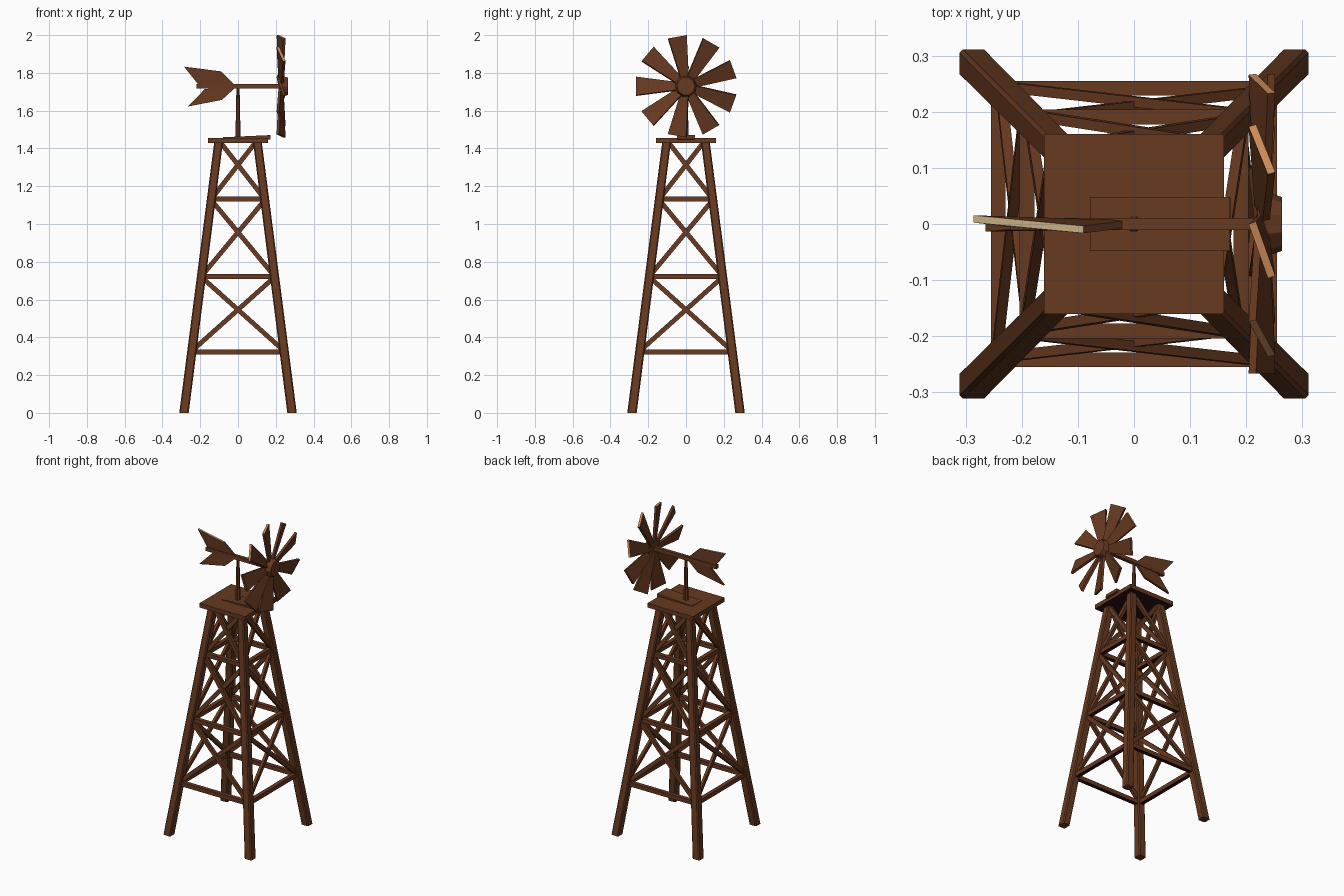
import bpy
import bmesh
from math import radians, cos, sin
from mathutils import Vector, Matrix

cube = bpy.data.objects.get("Cube")
if cube:
    bpy.data.objects.remove(cube, do_unlink=True)


def material(name, rgb):
    m = bpy.data.materials.new(name)
    m.use_nodes = True
    m.diffuse_color = (*rgb, 1)
    m.node_tree.nodes["Principled BSDF"].inputs["Base Color"].default_value = (*rgb, 1)
    return m


WOOD = material("brown wood", (0.135, 0.041, 0.0145))
TIP = material("orange end grain", (0.60, 0.26, 0.10))
EDGE = material("pale tan edge", (0.60, 0.45, 0.24))
DARK = material("dark maroon underside", (0.024, 0.005, 0.006))


def finish(name, bm, mats=(WOOD,)):
    bmesh.ops.recalc_face_normals(bm, faces=bm.faces)
    bm.normal_update()
    if DARK in mats:
        for f in bm.faces:
            f.material_index = int(f.normal.z < -0.9)
    mesh = bpy.data.meshes.new(name)
    bm.to_mesh(mesh)
    bm.free()
    for m in mats:
        mesh.materials.append(m)
    ob = bpy.data.objects.new(name, mesh)
    bpy.context.collection.objects.link(ob)
    return ob


def loft(bm, ring_a, ring_b):
    """Closed solid between two matching rings; returns its side faces."""
    a = [bm.verts.new(p) for p in ring_a]
    b = [bm.verts.new(p) for p in ring_b]
    bm.faces.new(a[::-1])
    bm.faces.new(b)
    n = len(a)
    return [bm.faces.new((a[i], a[(i + 1) % n], b[(i + 1) % n], b[i])) for i in range(n)]


def beam(bm, p, q, width, depth, normal):
    """Rectangular bar from p to q, its depth along normal."""
    p, q, normal = Vector(p), Vector(q), Vector(normal)
    side = (q - p).cross(normal).normalized() * width / 2
    out = side.cross(q - p).normalized() * depth / 2
    corners = [side + out, out - side, -side - out, side - out]
    loft(bm, [p + c for c in corners], [q + c for c in corners])


def box(name, centre, size, tilt=0, mats=(WOOD,)):
    bm = bmesh.new()
    bmesh.ops.create_cube(bm, size=1, matrix=Matrix.Translation(centre)
                          @ Matrix.Rotation(tilt, 4, 'Y') @ Matrix.Diagonal((*size, 1)))
    return finish(name, bm, mats)


# Four splayed legs with chamfered corners
FOOT, HEAD, TOP = 0.286, 0.102, 1.44


def spread(z):
    return FOOT + (HEAD - FOOT) * z / TOP


def leg_section(x, y, z, half):
    cut = half * 0.75
    ring = []
    for sx, sy in ((1, 1), (-1, 1), (-1, -1), (1, -1)):
        pair = [(x + sx * half, y + sy * cut, z), (x + sx * cut, y + sy * half, z)]
        ring += pair if sx * sy > 0 else pair[::-1]
    return ring


for sx, side in ((1, "left"), (-1, "right")):
    for sy, end in ((-1, "front"), (1, "back")):
        bm = bmesh.new()
        loft(bm, leg_section(sx * FOOT, sy * FOOT, 0, 0.025),
             leg_section(sx * HEAD, sy * HEAD, TOP, 0.023))
        finish(f"{end}_{side}_leg", bm)

# Rails and cross braces, repeated on the four sides
rails = (0.323, 0.723, 1.133)
tiers = ((0.34, 0.71), (0.74, 1.115), (1.15, 1.43))
for turn, side in enumerate(("front", "left", "back", "right")):
    spin = Matrix.Rotation(radians(90 * turn), 4, 'Z')
    bm = bmesh.new()
    for z in rails:
        s = spread(z)
        beam(bm, (-s, -s + 0.003, z), (s, -s + 0.003, z), 0.026, 0.026, (0, -1, 0))
    bm.transform(spin)
    finish(f"{side}_rails", bm, (WOOD, DARK))
    bm = bmesh.new()
    for low, high in tiers:
        a, b = spread(low) - 0.012, spread(high) - 0.012
        for m in (1, -1):
            shift = -0.010 + m * 0.004
            beam(bm, (-m * a, -a + shift, low), (m * b, -b + shift, high), 0.025, 0.018, (0, -1, 0))
    bm.transform(spin)
    finish(f"{side}_braces", bm)

# Platform with a slightly tilted plank on it
box("platform", (0, 0, 1.443), (0.32, 0.32, 0.027), mats=(WOOD, DARK))
box("platform_plank", (0.047, 0, 1.454), (0.25, 0.096, 0.022), radians(-2.6))

# Mast and horizontal shaft
bm = bmesh.new()
bmesh.ops.create_cone(bm, cap_ends=True, segments=8, radius1=0.015, radius2=0.009, depth=0.28,
                      matrix=Matrix.Translation((0, 0, 1.59)) @ Matrix.Rotation(radians(22.5), 4, 'Z'))
finish("mast", bm)
box("shaft", (0.01, 0, 1.729), (0.46, 0.022, 0.024))

# Wheel hub
AXIS = Vector((0.228, 0, 1.729))
bm = bmesh.new()
bmesh.ops.create_cone(bm, cap_ends=True, segments=10, radius1=0.062, radius2=0.048, depth=0.044,
                      matrix=Matrix.Translation(AXIS + Vector((0.014, 0, 0)))
                      @ Matrix.Rotation(radians(90), 4, 'Y'))
finish("wheel_hub", bm)

# Nine tapered, pitched blades
bm = bmesh.new()
for k in range(9):
    angle = radians(20 + 40 * k)
    radial = Vector((0, cos(angle), sin(angle)))
    across = Vector((0.35, -sin(angle), cos(angle)))
    face = radial.cross(across).normalized() * 0.007
    outline = [radial * r + across * w for r, w in
               ((0.04, -0.02), (0.266, -0.049), (0.266, 0.049), (0.04, 0.02))]
    sides = loft(bm, [AXIS + p - face for p in outline], [AXIS + p + face for p in outline])
    if radial.z > 0.3:
        sides[1].material_index = 1
finish("wheel_blades", bm, (WOOD, TIP))

# Two-piece swept tail vane
upper = [(-0.286, 0.009, 1.833), (-0.09, -0.01, 1.808), (-0.01, 0, 1.73), (-0.21, 0, 1.738)]
lower = [(-0.265, -0.007, 1.622), (-0.085, -0.004, 1.657), (-0.01, 0, 1.726), (-0.175, 0, 1.715)]
for name, outline, mats in (("upper_tail_vane", upper, (WOOD, EDGE)),
                            ("lower_tail_vane", lower, (WOOD,))):
    bm = bmesh.new()
    half = Vector((0, 0.0065, 0))
    sides = loft(bm, [Vector(p) - half for p in outline], [Vector(p) + half for p in outline])
    sides[0].material_index = len(mats) - 1
    finish(name, bm, mats)
